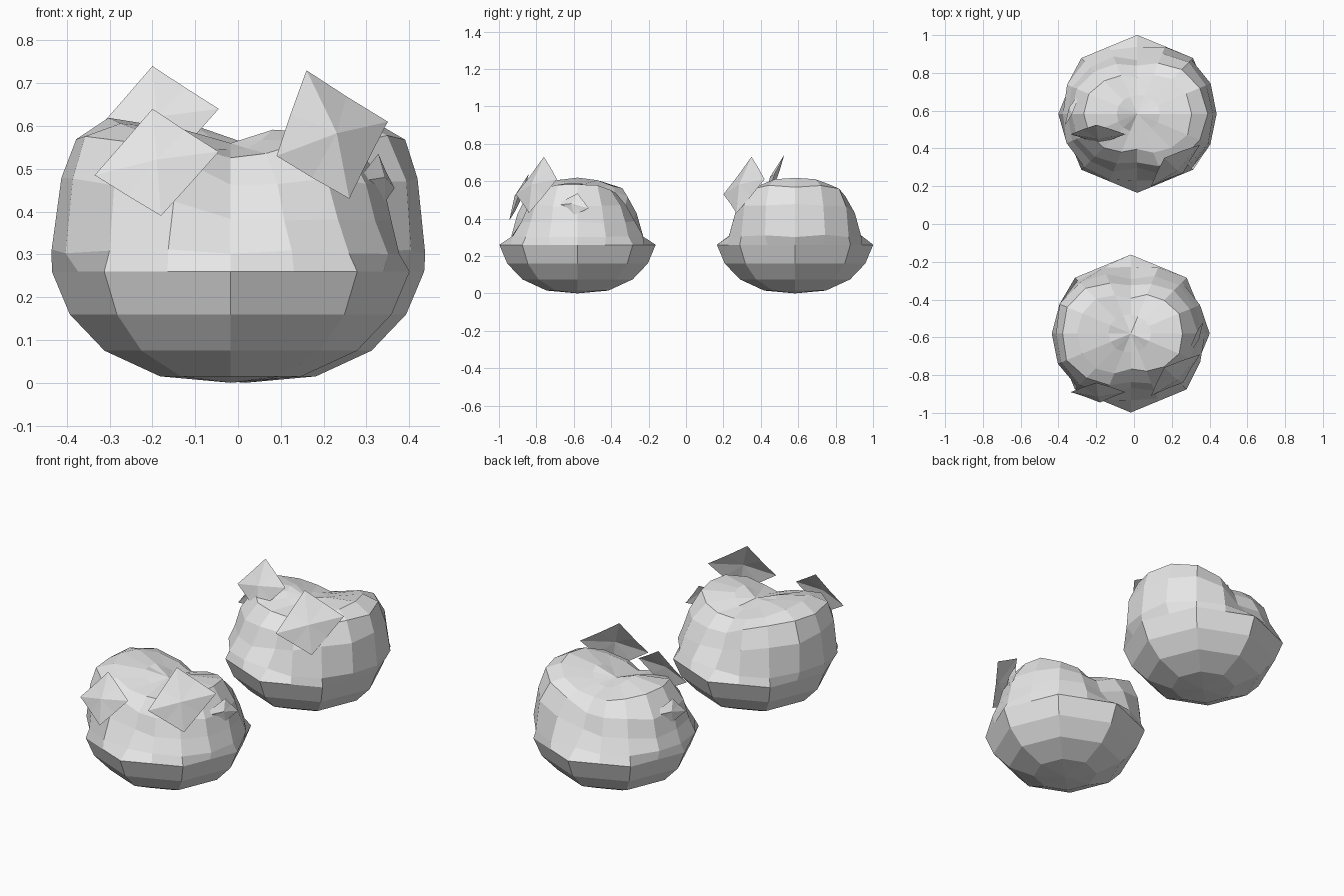
import bpy, bmesh, math, random
from mathutils import Vector

random.seed(4)
cube = bpy.data.objects.get("Cube")
if cube:
    bpy.data.objects.remove(cube, do_unlink=True)

grey = bpy.data.materials.new("light_grey")
grey.use_nodes = True
grey.diffuse_color = (0.8, 0.8, 0.8, 1)
grey.node_tree.nodes["Principled BSDF"].inputs["Base Color"].default_value = (0.8, 0.8, 0.8, 1)


def finish(name, bm):
    mesh = bpy.data.meshes.new(name)
    bm.to_mesh(mesh)
    bm.free()
    mesh.materials.append(grey)
    obj = bpy.data.objects.new(name, mesh)
    bpy.context.collection.objects.link(obj)
    return obj


def skin(bm, rings):
    for a, b in zip(rings, rings[1:]):
        for i in range(len(a)):
            j = (i + 1) % len(a)
            bm.faces.new((a[i], a[j], b[j], b[i]))


def cap(bm, ring, tip):
    for i in range(len(ring)):
        bm.faces.new((ring[i], ring[(i + 1) % len(ring)], tip))


# Rounded eight-sided bowl: radius and height of each ring
BOWL = [(0.165, 0.015), (0.295, 0.075), (0.376, 0.16), (0.418, 0.26)]


def bowl(name, cx, cy):
    bm = bmesh.new()
    rings = [[bm.verts.new((cx + r * math.cos(i * math.pi / 4),
                            cy + r * math.sin(i * math.pi / 4), z)) for i in range(8)]
             for r, z in BOWL]
    skin(bm, rings)
    cap(bm, rings[0], bm.verts.new((cx, cy, 0)))
    bmesh.ops.recalc_face_normals(bm, faces=bm.faces)
    finish(name, bm)


# Two-lobed heap: outlines on the full lobe, the slimmer lobe and the cleft between
FULL = [(0.418, 0.26), (0.415, 0.31), (0.405, 0.48), (0.37, 0.575), (0.29, 0.615), (0.12, 0.595)]
SLIM = [(0.418, 0.26), (0.40, 0.31), (0.37, 0.38), (0.352, 0.475), (0.28, 0.59), (0.11, 0.595)]
CLEFT = [(0.418, 0.26), (0.35, 0.31), (0.29, 0.39), (0.26, 0.47), (0.19, 0.53), (0.10, 0.545)]


def heap(name, cx, cy, side):
    bm = bmesh.new()
    rings = []
    for level in range(len(FULL)):
        ring = []
        for i in range(16):
            a = i * math.pi / 8
            c = math.cos(a) * side
            w = min(1, abs(c) * 1.2)
            edge = FULL[level] if c > 0 else SLIM[level]
            r = edge[0] * w + CLEFT[level][0] * (1 - w)
            z = edge[1] * w + CLEFT[level][1] * (1 - w)
            if level == 0:
                r = 0.418 * (math.cos(math.pi / 8) if i % 2 else 1)
            else:
                r *= 1 + random.uniform(-0.025, 0.015)
                z += random.uniform(-0.01, 0.004)
            # The lobes round off towards the front and back
            if level > 2:
                fall = w * math.sin(a) ** 2
                r *= 1 - 0.12 * fall
                z -= 0.045 * fall * (level > 3)
            ring.append(bm.verts.new((cx + r * math.cos(a), cy + r * math.sin(a), z)))
        rings.append(ring)
    skin(bm, rings)
    cap(bm, rings[-1], bm.verts.new((cx, cy, 0.56)))
    bmesh.ops.recalc_face_normals(bm, faces=bm.faces)
    finish(name, bm)


# Creased diamond leaf: top, right, bottom and left corners
def leaf(name, corners, shift, fold):
    pts = [Vector(p) + Vector(shift) for p in corners]
    push = Vector(fold)
    bm = bmesh.new()
    rim = []
    for p, q in zip(pts, pts[1:] + pts[:1]):
        rim.append(bm.verts.new(p))
        rim.append(bm.verts.new((p + q) / 2 - push * 0.1))
    cap(bm, rim, bm.verts.new(sum(pts, Vector()) / 4 + push))
    for f in bm.faces:
        f.normal_update()
        if f.normal.dot(push) < 0:
            f.normal_flip()
    finish(name, bm)


STEEP = [(-0.2, 0.525, 0.74), (-0.045, 0.475, 0.64), (-0.18, 0.42, 0.49), (-0.335, 0.475, 0.585)]
SLANTED = [(0.16, 0.35, 0.73), (0.35, 0.42, 0.61), (0.26, 0.27, 0.43), (0.09, 0.2, 0.53)]
# Small leaf poking out beside the slimmer lobe, relative to the heap's middle
SMALL = [(0.345, 0.0, 0.535), (0.383, 0.06, 0.455), (0.36, -0.02, 0.42), (0.295, -0.13, 0.47)]

for place, cx, cy, side, drop, slide in (("front", -0.017, -0.58, -1, (0, -1.365, -0.1), (0, -1.11, 0)),
                                         ("back", 0.017, 0.583, 1, (0, 0, 0), (0, 0, 0))):
    bowl(place + "_bowl", cx, cy)
    heap(place + "_heap", cx, cy, side)
    leaf(place + "_right_leaf", STEEP, drop, (0, -0.025, 0.008))
    leaf(place + "_left_leaf", SLANTED, slide, (0.016, -0.026, 0.008))
    turned = [(-side * x, -side * y, z) for x, y, z in SMALL]
    leaf(place + "_small_leaf", turned, (cx, cy, 0), (-side * 0.015, side * 0.01, 0.01))
